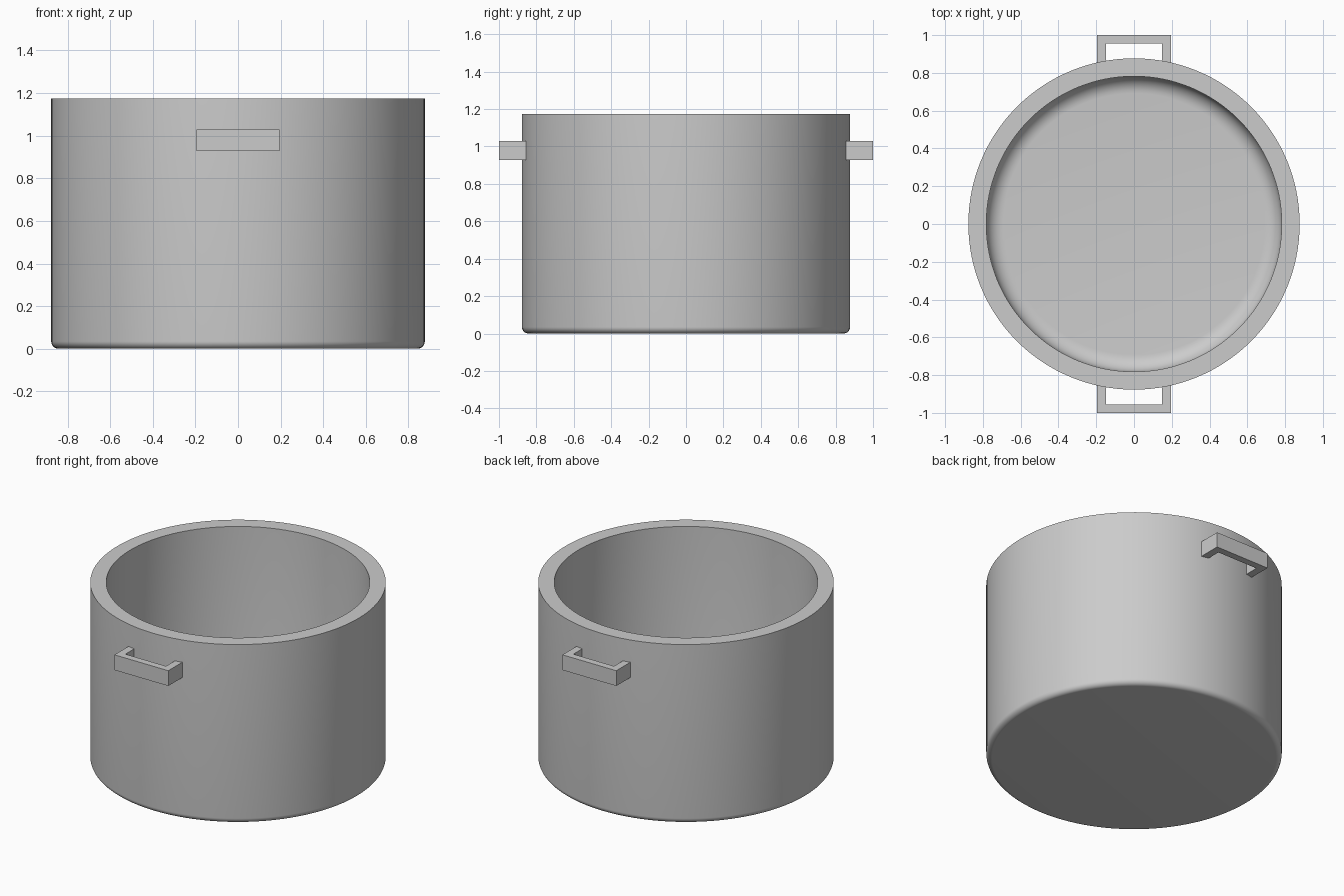
import bpy, bmesh, math

if "Cube" in bpy.data.objects:
    bpy.data.objects.remove(bpy.data.objects["Cube"])

metal = bpy.data.materials.new("grey metal")
metal.diffuse_color = (0.6, 0.6, 0.6, 1)
metal.use_nodes = True
metal.node_tree.nodes["Principled BSDF"].inputs["Base Color"].default_value = metal.diffuse_color


def make_object(name, bm):
    bmesh.ops.recalc_face_normals(bm, faces=bm.faces[:])
    mesh = bpy.data.meshes.new(name)
    bm.to_mesh(mesh)
    bm.free()
    mesh.materials.append(metal)
    obj = bpy.data.objects.new(name, mesh)
    bpy.context.collection.objects.link(obj)
    return obj


def fillet(cx, cz, r, a0, a1, n=8):
    angles = [math.radians(a0 + (a1 - a0) * i / n) for i in range(n + 1)]
    return [(cx + r * math.cos(a), cz + r * math.sin(a)) for a in angles]


# Pot body: lathed wall profile with rounded bottom edges inside and out
R_OUT, R_IN, HEIGHT, FLOOR = 0.877, 0.782, 1.174, 0.095
R_EDGE, R_INNER = 0.035, 0.09
profile = fillet(R_OUT - R_EDGE, R_EDGE, R_EDGE, -90, 0)
profile += [(R_OUT, HEIGHT), (R_IN, HEIGHT)]
profile += fillet(R_IN - R_INNER, FLOOR + R_INNER, R_INNER, 0, -90)

SIDES = 128
bm = bmesh.new()
rings = []
for r, z in profile:
    rings.append([bm.verts.new((r * math.cos(2 * math.pi * i / SIDES),
                                r * math.sin(2 * math.pi * i / SIDES), z))
                  for i in range(SIDES)])
for a, b in zip(rings, rings[1:]):
    for i in range(SIDES):
        j = (i + 1) % SIDES
        bm.faces.new((a[i], a[j], b[j], b[i]))
bm.faces.new(rings[0])    # underside
bm.faces.new(rings[-1])   # inside floor
pot = make_object("pot_body", bm)
bpy.context.view_layer.objects.active = pot
pot.select_set(True)
bpy.ops.object.shade_smooth_by_angle(angle=math.radians(30))
pot.select_set(False)


# Square-sectioned U handles on the front and back
def handle(name, side):
    outline = [(-0.195, 0.84), (-0.195, 1.0), (0.195, 1.0), (0.195, 0.84),
               (0.147, 0.84), (0.147, 0.955), (-0.147, 0.955), (-0.147, 0.84)]
    bm = bmesh.new()
    face = bm.faces.new([bm.verts.new((x, y * side, 0.928)) for x, y in outline])
    ext = bmesh.ops.extrude_face_region(bm, geom=[face], use_keep_orig=True)
    top = [v for v in ext["geom"] if isinstance(v, bmesh.types.BMVert)]
    bmesh.ops.translate(bm, verts=top, vec=(0, 0, 0.1))
    make_object(name, bm)


for name, side in (("front_handle", -1), ("back_handle", 1)):
    handle(name, side)
